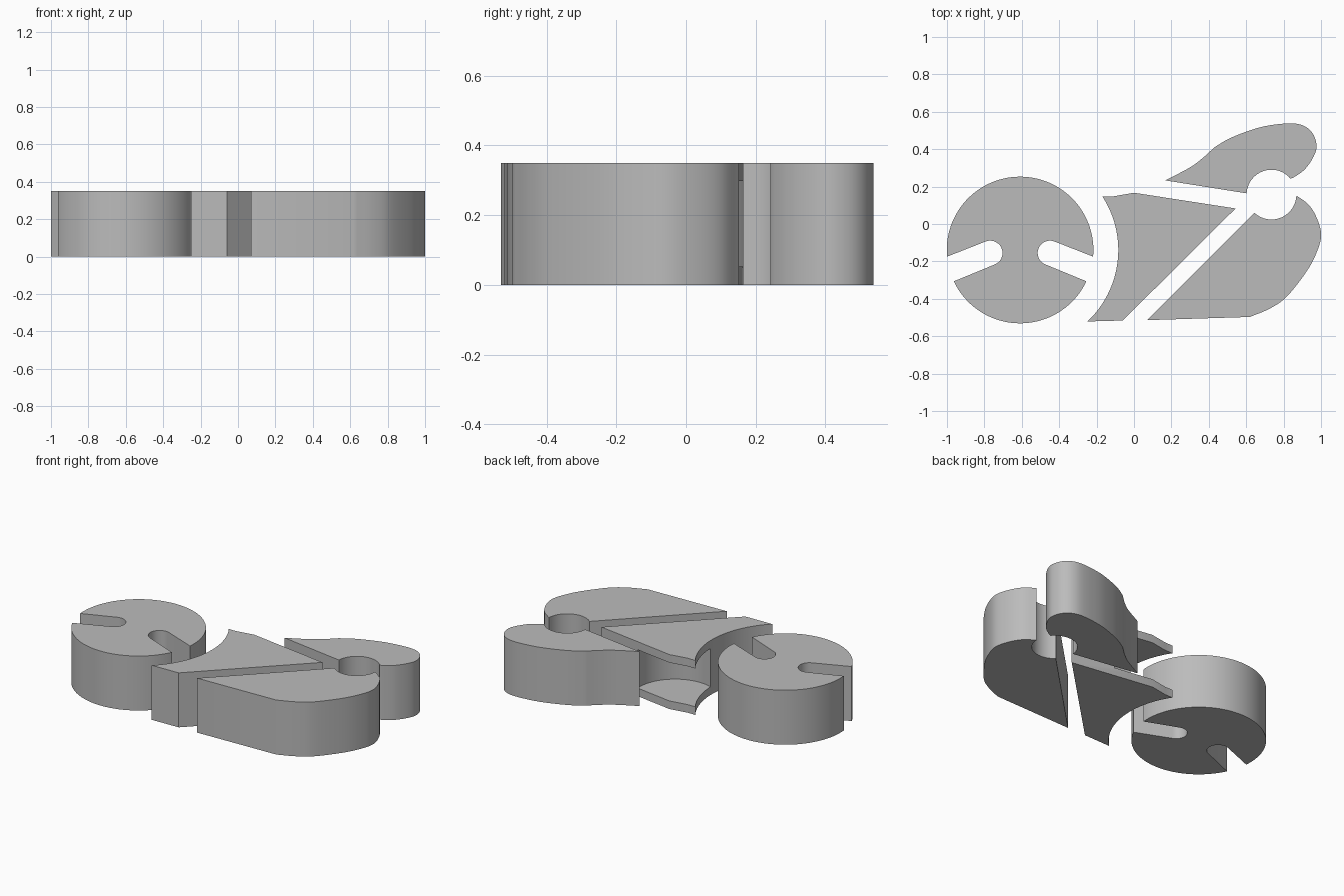
import bpy, bmesh, math
from mathutils import Vector

HEIGHT = 0.35
DISC = Vector((-0.609, -0.139))
HOLE = Vector((0.735, 0.157))

cube = bpy.data.objects.get("Cube")
if cube:
    bpy.data.objects.remove(cube, do_unlink=True)

grey = bpy.data.materials.new("plain grey")
grey.use_nodes = True
grey.diffuse_color = (0.5, 0.5, 0.5, 1)
grey.node_tree.nodes["Principled BSDF"].inputs["Base Color"].default_value = (0.5, 0.5, 0.5, 1)


def arc(centre, radius, start, end, steps=32):
    """Points along a circular arc, angles in degrees."""
    angles = [math.radians(start + (end - start) * i / steps) for i in range(steps + 1)]
    return [(centre[0] + radius * math.cos(a), centre[1] + radius * math.sin(a)) for a in angles]


def spline(points, steps=6):
    """Smooth curve passing through the given points."""
    p = [Vector(q) for q in points]
    p = [2 * p[0] - p[1]] + p + [2 * p[-1] - p[-2]]
    out = []
    for a, b, c, d in zip(p, p[1:], p[2:], p[3:]):
        for i in range(steps):
            t = i / steps
            out.append(0.5 * (2 * b + (c - a) * t + (2 * a - 5 * b + 4 * c - d) * t ** 2
                              + (3 * b - a - 3 * c + d) * t ** 3))
    return out + [p[-2]]


def extrude(name, outline, z0=0, z1=HEIGHT):
    """Solid block from a flat outline."""
    bm = bmesh.new()
    face = bm.faces.new([bm.verts.new((q[0], q[1], z0)) for q in outline])
    side = bmesh.ops.extrude_face_region(bm, geom=[face])["geom"]
    top = [v for v in side if isinstance(v, bmesh.types.BMVert)]
    bmesh.ops.translate(bm, verts=top, vec=(0, 0, z1 - z0))
    bmesh.ops.recalc_face_normals(bm, faces=bm.faces)
    mesh = bpy.data.meshes.new(name)
    bm.to_mesh(mesh)
    bm.free()
    mesh.materials.append(grey)
    obj = bpy.data.objects.new(name, mesh)
    bpy.context.collection.objects.link(obj)
    return obj


def smooth(obj):
    bpy.ops.object.select_all(action="DESELECT")
    obj.select_set(True)
    bpy.context.view_layer.objects.active = obj
    bpy.ops.object.shade_smooth_by_angle(angle=math.radians(25))


# Round disc with two mirrored round-ended slots
slot_end = Vector((0.16, -0.016))
disc_outline = (arc(DISC, 0.392, -5.2, 185.2, 64)
                + arc(DISC + Vector((-slot_end.x, slot_end.y)), 0.066, 111.5, -68.5, 24)
                + arc(DISC, 0.392, 205.3, 334.7, 48)
                + arc(DISC + slot_end, 0.066, -111.5, -291.5, 24))
disc = extrude("slotted_disc", disc_outline)

# Middle wedge, hollowed around its back corner to leave two thin plates
middle_outline = (arc(DISC, 0.525, -46.7, 33, 40)
                  + [(-0.115, 0.147), (0, 0.167), (0.543, 0.083), (-0.06, -0.516)])
middle = extrude("middle_wedge", middle_outline)
cutter = extrude("hollow_cutter", arc((0, 0.11), 0.255, 0, 360 - 360 / 64, 63), 0.052, 0.298)
cutter.hide_render = True
hollow = middle.modifiers.new("hollow", "BOOLEAN")
hollow.operation = "DIFFERENCE"
hollow.solver = "EXACT"
hollow.object = cutter
bpy.context.view_layer.objects.active = middle
bpy.ops.object.modifier_apply(modifier=hollow.name)
bpy.data.objects.remove(cutter, do_unlink=True)

# Large front block, rounded at the outside and notched by the round hole
front_curve = spline([(0.62, -0.497), (0.73, -0.45), (0.82, -0.385), (0.93, -0.243), (0.985, -0.13),
                      (1.0, -0.05), (0.976, 0.035), (0.933, 0.104), (0.868, 0.152)])
front = extrude("front_block", [(0.07, -0.514)] + front_curve
                + arc(HOLE, 0.133, -5, -133, 24))

# Back fin, sharp at one end and rounded at the other
fin_curve = spline([(0.838, 0.239), (0.91, 0.289), (0.96, 0.36), (0.976, 0.42), (0.955, 0.485),
                    (0.905, 0.526), (0.83, 0.538), (0.70, 0.523), (0.59, 0.49), (0.50, 0.452),
                    (0.43, 0.41)])
tail_curve = spline([(0.43, 0.41), (0.37, 0.355), (0.30, 0.303), (0.168, 0.233)])
fin = extrude("back_fin", arc(HOLE, 0.133, 177, 40, 24) + fin_curve[1:] + tail_curve[1:])

for part in (disc, middle, front, fin):
    smooth(part)
